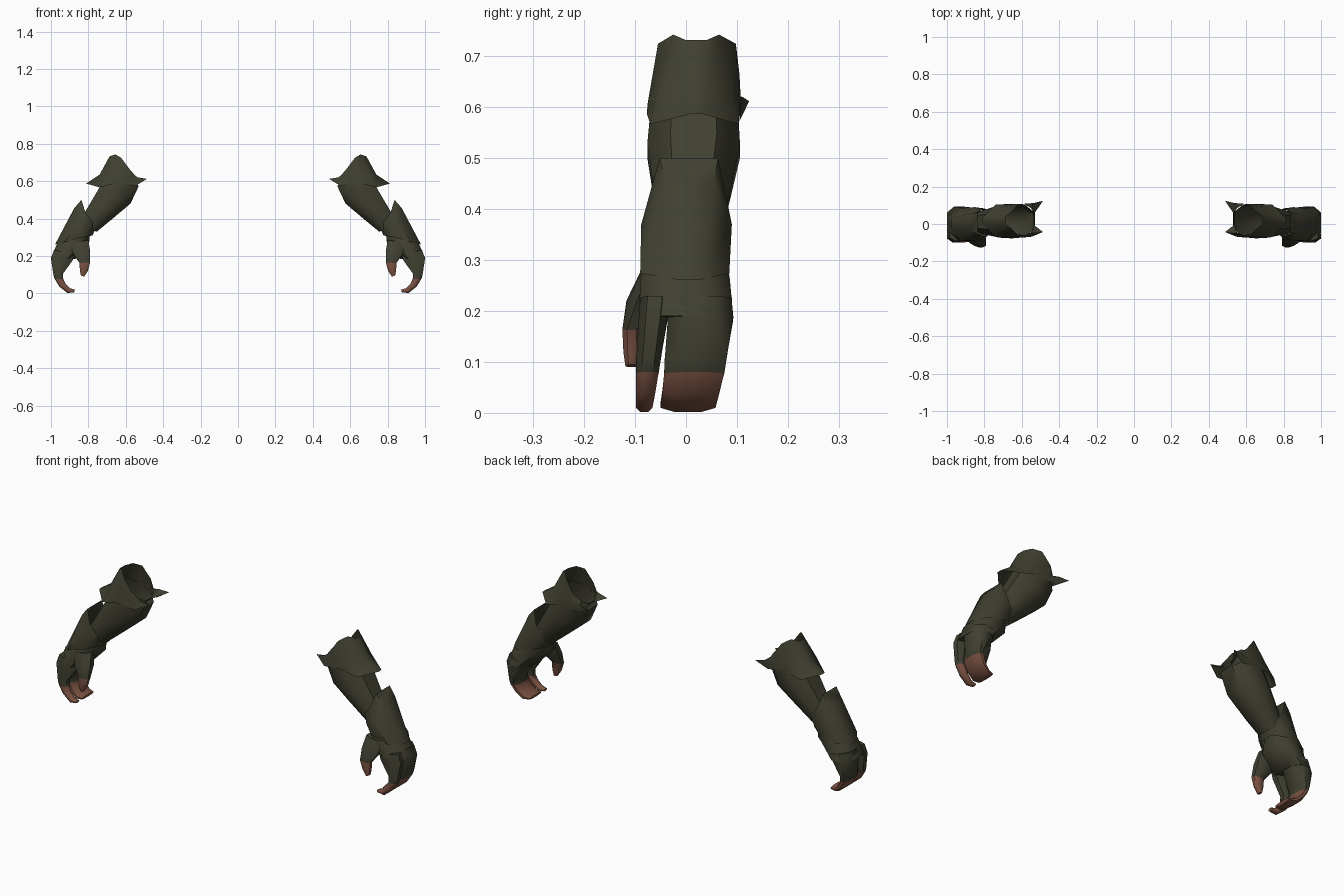
import bpy, bmesh

if "Cube" in bpy.data.objects:
    bpy.data.objects.remove(bpy.data.objects["Cube"])

# Colours
def material(name, rgb):
    m = bpy.data.materials.new(name)
    m.diffuse_color = (*rgb, 1)
    m.use_nodes = True
    m.node_tree.nodes["Principled BSDF"].inputs["Base Color"].default_value = m.diffuse_color
    return m

CLOTH = material("dark_olive_cloth", (0.050, 0.050, 0.031))
SKIN = material("brown_skin", (0.20, 0.085, 0.055))


def loft(name, rings, skin_from=None, cap_start=False, cap_end=False, angle=50):
    """Skin a row of equal rings, then mirror the part to the other arm."""
    bm = bmesh.new()
    loops = [[bm.verts.new(p) for p in ring] for ring in rings]
    n = len(loops[0])
    for k in range(len(loops) - 1):
        a, b = loops[k], loops[k + 1]
        for i in range(n):
            j = (i + 1) % n
            f = bm.faces.new((a[i], a[j], b[j], b[i]))
            if skin_from is not None and k >= skin_from:
                f.material_index = 1
    if cap_start:
        bm.faces.new(loops[0])
    if cap_end:
        f = bm.faces.new(loops[-1])
        f.material_index = 0 if skin_from is None else 1
    bmesh.ops.recalc_face_normals(bm, faces=bm.faces)
    mesh = bpy.data.meshes.new(name)
    bm.to_mesh(mesh)
    bm.free()
    mesh.materials.append(CLOTH)
    mesh.materials.append(SKIN)
    ob = bpy.data.objects.new(name, mesh)
    bpy.context.collection.objects.link(ob)
    bpy.ops.object.select_all(action='DESELECT')
    ob.select_set(True)
    bpy.context.view_layer.objects.active = ob
    bpy.ops.object.shade_smooth_by_angle(angle=angle * 3.14159 / 180)
    mod = ob.modifiers.new("other_arm", 'MIRROR')
    mod.use_axis[0] = True
    mod.use_mirror_merge = False
    return ob


def paired(*pts):
    """Ring from (x, z, front y, back y) pairs running from outer to inner side."""
    front = [(x, y0, z) for x, z, y0, y1 in pts]
    back = [(x, y1, z) for x, z, y0, y1 in pts]
    return front + back[::-1]


def section(ox, oz, ix, iz, y0, y1):
    """Rounded eight-sided ring between an outer and an inner point."""
    pattern = [(0, .25), (0, .75), (.3, 1), (.7, 1), (1, .75), (1, .25), (.7, 0), (.3, 0)]
    return [(ox + (ix - ox) * t, y0 + (y1 - y0) * s, oz + (iz - oz) * t) for t, s in pattern]


# Elbow cuff: open shell flaring down to an outer point and two inner points
loft("elbow_cuff", [
    paired((.687, .732, .0, .04), (.655, .743, -.025, .065), (.625, .725, -.055, .098),
           (.58, .665, -.06, .105), (.55, .63, -.045, .085), (.533, .605, -.005, .045)),
    paired((.74, .635, .0, .04), (.715, .62, -.06, .09), (.66, .61, -.075, .105),
           (.59, .61, -.072, .108), (.535, .62, -.05, .112), (.535, .60, -.005, .045)),
    paired((.812, .587, .008, .032), (.74, .567, -.07, .104), (.655, .588, -.077, .106),
           (.548, .575, -.068, .106), (.487, .612, -.043, .124), (.54, .592, -.005, .045)),
])

# Forearm sleeve, tapering to the wrist
loft("forearm", [section(*s) for s in (
    (.69, .66, .53, .575, -.066, .100),
    (.75, .55, .575, .48, -.076, .106),
    (.815, .44, .67, .40, -.062, .085),
    (.86, .37, .755, .33, -.048, .066))])

# Wrist guard: pointed at the outer top, flared over the hand
loft("wrist_guard", [
    paired((.837, .50, -.052, .063), (.815, .43, -.065, .078),
           (.78, .385, -.06, .073), (.755, .345, -.03, .045)),
    paired((.875, .457, -.04, .055), (.85, .37, -.088, .09),
           (.80, .345, -.078, .083), (.77, .33, -.03, .045)),
    paired((.978, .262, -.02, .03), (.93, .274, -.09, .085),
           (.83, .30, -.085, .085), (.777, .31, -.03, .045)),
])

# Palm of the glove
loft("palm", [section(*s) for s in (
    (.89, .36, .79, .33, -.055, .072),
    (.968, .265, .797, .26, -.09, .086),
    (1.0, .19, .872, .183, -.092, .093))], cap_end=True)

# Curled fingers: shared path, one single finger and one joined block
PATH = [(.985, .23, .87, .22), (1.0, .185, .885, .175), (.987, .10, .936, .105),
        (.982, .08, .934, .075), (.955, .036, .922, .052),
        (.912, .002, .90, .028), (.876, .006, .872, .02)]
FINGERS = {
    "index_finger": [(-.09, -.032), (-.093, -.037), (-.098, -.05), (-.098, -.054),
                     (-.098, -.060), (-.098, -.066), (-.094, -.07)],
    "finger_block": [(-.045, .09), (-.036, .092), (-.042, .079), (-.043, .075),
                     (-.046, .066), (-.050, .058), (-.047, .048)],
}
for name, widths in FINGERS.items():
    loft(name, [section(*p, *w) for p, w in zip(PATH, widths)],
         skin_from=3, cap_start=True, cap_end=True)

# Thumb hanging in front of the palm
loft("thumb", [section(*s) for s in (
    (.90, .27, .80, .285, -.088, -.04),
    (.88, .21, .79, .225, -.117, -.05),
    (.848, .163, .79, .165, -.125, -.088),
    (.845, .12, .803, .12, -.123, -.09),
    (.84, .095, .823, .09, -.119, -.095))], skin_from=2, cap_start=True, cap_end=True)
